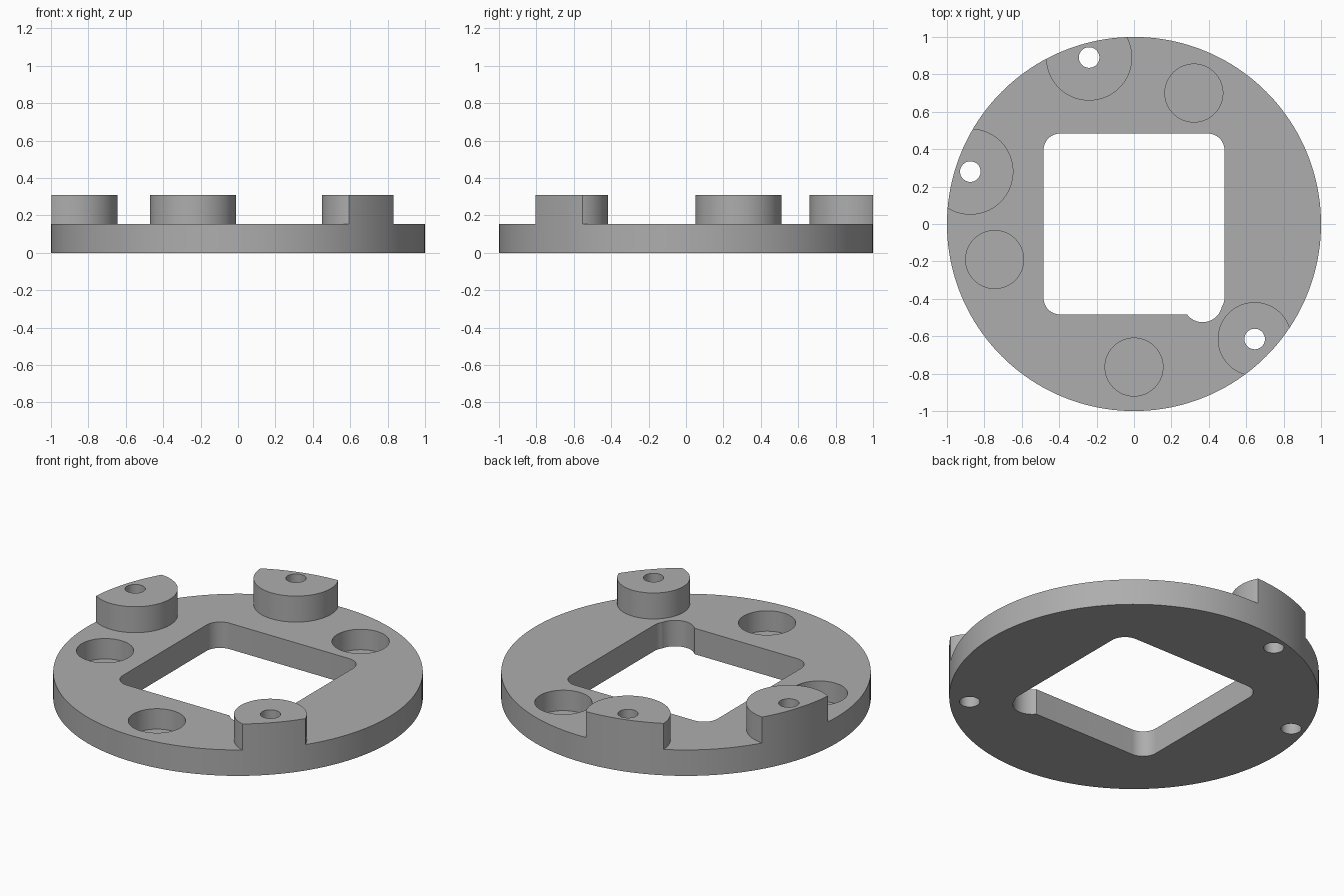
import bpy, math

if "Cube" in bpy.data.objects:
    bpy.data.objects.remove(bpy.data.objects["Cube"])

PLATE, TOP = 0.155, 0.31
BOSSES = [(-0.24, 0.89, 0.23), (-0.875, 0.28, 0.23), (0.645, -0.615, 0.197)]
POCKETS = [(0.32, 0.70), (-0.745, -0.19), (0, -0.765)]

grey = bpy.data.materials.new("plain grey")
grey.use_nodes = True
colour = (0.42, 0.42, 0.42, 1)
grey.diffuse_color = colour
grey.node_tree.nodes["Principled BSDF"].inputs["Base Color"].default_value = colour


def cylinder(name, x, y, radius, low, high, sides=64):
    bpy.ops.mesh.primitive_cylinder_add(
        vertices=sides, radius=radius, depth=high - low,
        location=(x, y, (low + high) / 2))
    ob = bpy.context.object
    ob.name = name
    ob.data.materials.append(grey)
    return ob


def boolean(target, cutter, operation="DIFFERENCE"):
    mod = target.modifiers.new("cut", "BOOLEAN")
    mod.operation, mod.solver, mod.object = operation, "EXACT", cutter
    bpy.context.view_layer.objects.active = target
    bpy.ops.object.modifier_apply(modifier=mod.name)
    bpy.data.objects.remove(cutter)


# Full-height disc, trimmed down to the plate everywhere except the bosses
plate = cylinder("mounting_plate", 0, 0, 1, 0, TOP, 160)
trim = cylinder("trim_cutter", 0, 0, 1.5, PLATE, TOP + 0.2)
for x, y, radius in BOSSES:
    boolean(trim, cylinder("boss_cutter", x, y, radius, 0, 1, 96))
boolean(plate, trim)

# Square window with rounded corners
HALF, FILLET = 0.484, 0.09
outline = []
for quarter in range(4):
    start = quarter * math.pi / 2
    sx = 1 if quarter in (0, 3) else -1
    sy = 1 if quarter < 2 else -1
    for step in range(13):
        a = start + step * math.pi / 24
        outline.append((sx * (HALF - FILLET) + FILLET * math.cos(a),
                        sy * (HALF - FILLET) + FILLET * math.sin(a)))
n = len(outline)
verts = [(x, y, z) for z in (-0.2, 0.6) for x, y in outline]
faces = [tuple(reversed(range(n))), tuple(range(n, 2 * n))]
faces += [(i, (i + 1) % n, n + (i + 1) % n, n + i) for i in range(n)]
mesh = bpy.data.meshes.new("window_cutter")
mesh.from_pydata(verts, [], faces)
mesh.materials.append(grey)
window = bpy.data.objects.new("window_cutter", mesh)
bpy.context.collection.objects.link(window)
boolean(plate, window)

# Relief notch beside the front left corner of the window
boolean(plate, cylinder("notch_cutter", 0.367, -0.42, 0.105, -0.3, 0.7))

# Blind round pockets and bolt holes through the bosses
for x, y in POCKETS:
    boolean(plate, cylinder("pocket_cutter", x, y, 0.155, 0.033, 0.8))
for x, y, _ in BOSSES:
    boolean(plate, cylinder("bolt_hole_cutter", x, y, 0.055, -0.4, 0.9, 40))

bpy.ops.object.select_all(action="DESELECT")
plate.select_set(True)
bpy.context.view_layer.objects.active = plate
bpy.ops.object.transform_apply(location=True, rotation=True, scale=True)
bpy.ops.object.shade_smooth_by_angle(angle=math.radians(30))
